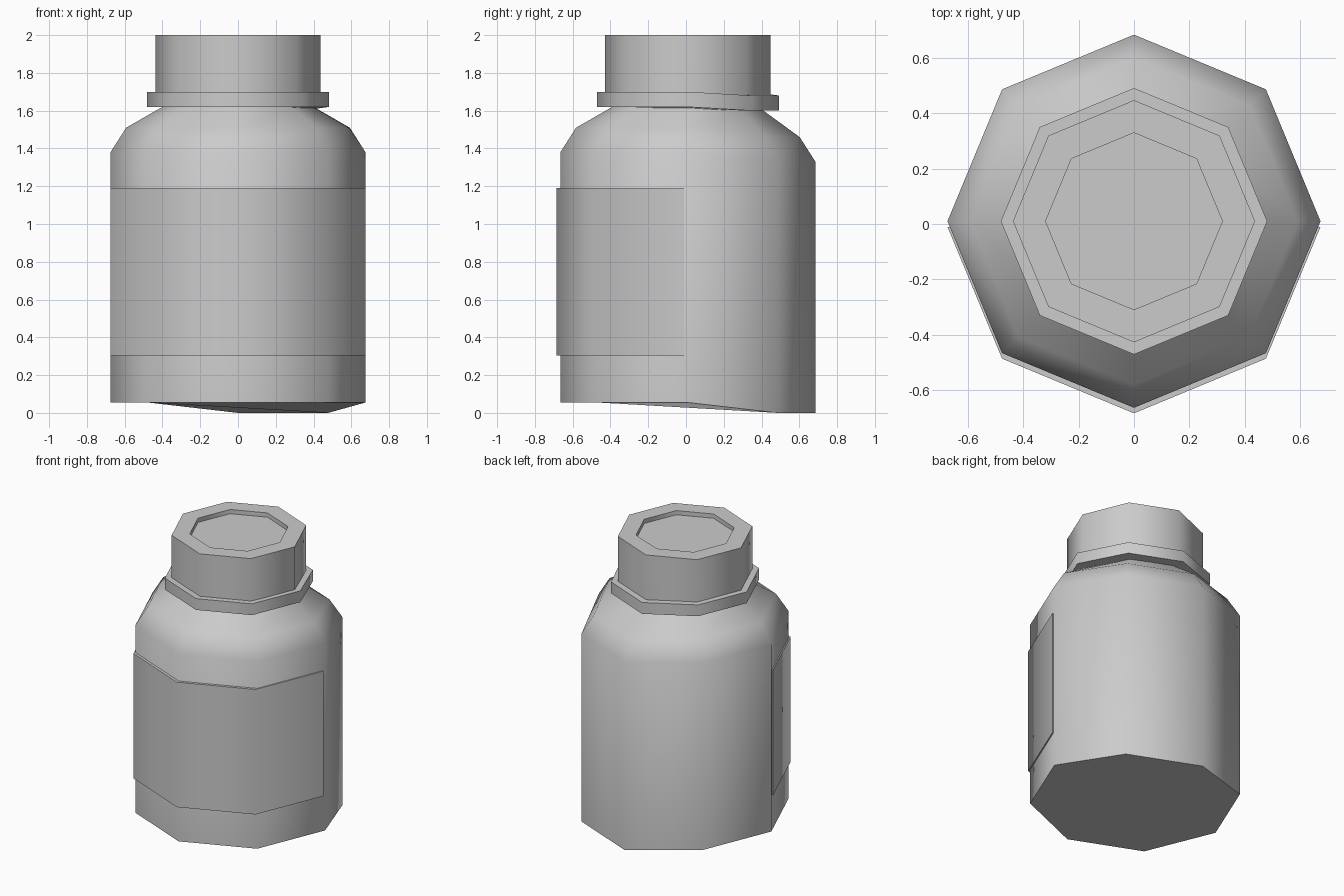
import bpy, bmesh, math

if "Cube" in bpy.data.objects:
    bpy.data.objects.remove(bpy.data.objects["Cube"])

CY = 0.01      # shared axis of the turned parts
SIDES = 8


def finish(name, bm):
    bmesh.ops.recalc_face_normals(bm, faces=bm.faces)
    mesh = bpy.data.meshes.new(name)
    bm.to_mesh(mesh)
    bm.free()
    ob = bpy.data.objects.new(name, mesh)
    bpy.context.collection.objects.link(ob)
    bpy.ops.object.select_all(action='DESELECT')
    ob.select_set(True)
    bpy.context.view_layer.objects.active = ob
    bpy.ops.object.shade_smooth_by_angle(angle=math.radians(50))
    return ob


def turned(name, profile):
    """Eight-sided solid from (radius, z, sag); sag lowers the two back corners."""
    bm = bmesh.new()
    rings = []
    for r, z, sag in profile:
        ring = []
        for i in range(SIDES):
            a = i * math.tau / SIDES
            drop = sag if i in (1, 2) else 0
            ring.append(bm.verts.new((r * math.cos(a), CY + r * math.sin(a), z - drop)))
        rings.append(ring)
    for low, high in zip(rings, rings[1:]):
        for i in range(SIDES):
            j = (i + 1) % SIDES
            bm.faces.new((low[i], low[j], high[j], high[i]))
    bm.faces.new(rings[0])
    bm.faces.new(rings[-1])
    return finish(name, bm)


# Bottle body with sloping shoulder and a short hidden neck
turned("bottle_body", [(0.675, 0.055, 0.055), (0.675, 1.38, 0.05),
                       (0.592, 1.51, 0.05), (0.40, 1.62, 0.02), (0.38, 1.66, 0.02)])

# Collar under the cap
turned("collar", [(0.482, 1.62, 0.02), (0.482, 1.70, 0.02)])

# Cap with a shallow recess in the top
turned("cap", [(0.438, 1.66, 0.02), (0.438, 2.0, 0), (0.32, 2.0, 0), (0.32, 1.97, 0)])

# Label: front half of the octagon, shifted slightly forward
bm = bmesh.new()
rows = []
for z in (0.305, 1.19):
    rows.append([bm.verts.new((0.675 * math.cos(a), -0.01 + 0.675 * math.sin(a), z))
                 for a in (math.pi + i * math.pi / 4 for i in range(5))])
for i in range(5):
    j = (i + 1) % 5
    bm.faces.new((rows[0][i], rows[0][j], rows[1][j], rows[1][i]))
for row in rows:
    bm.faces.new(row)
finish("label", bm)
